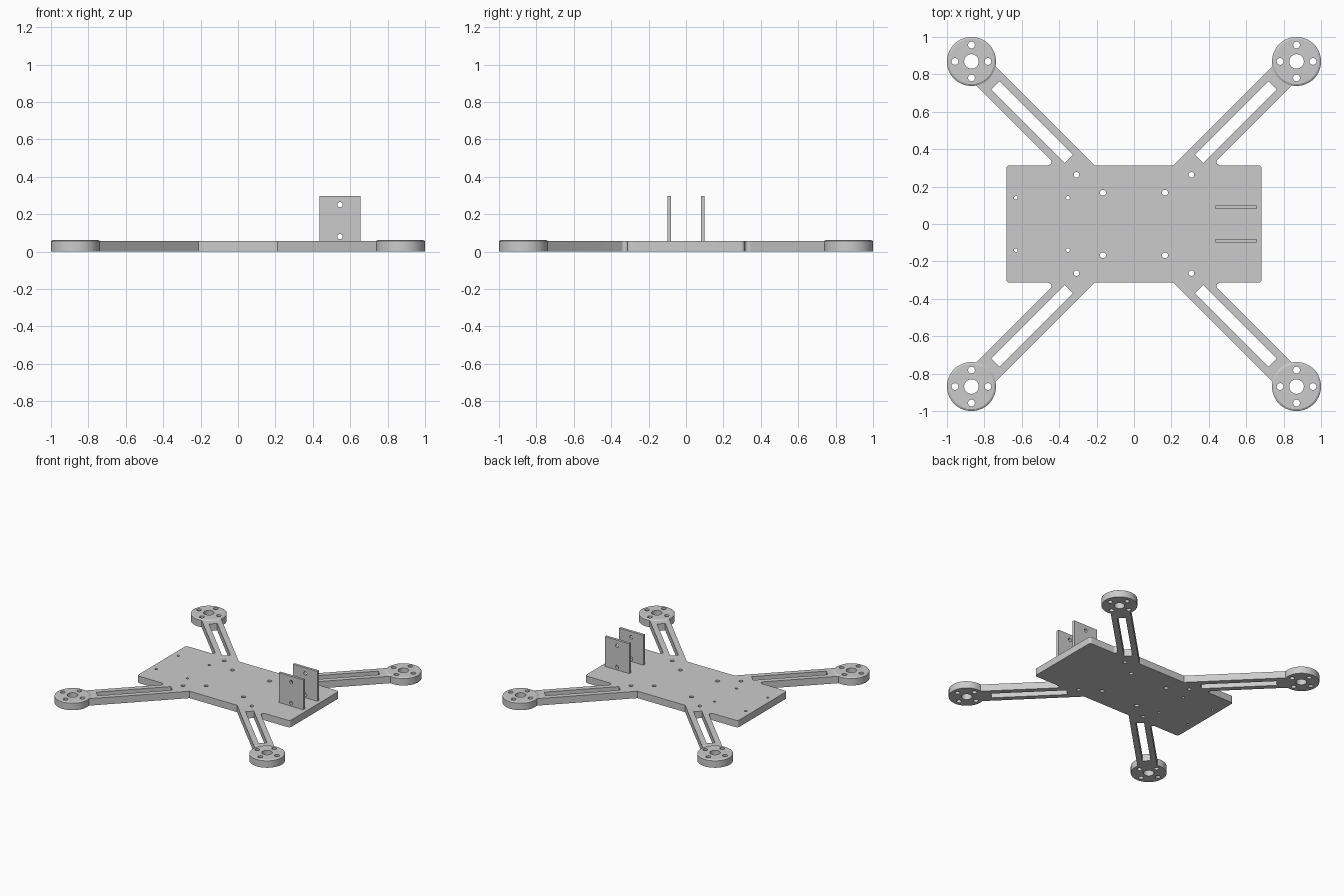
import bpy, bmesh
from math import cos, sin, radians, pi

if "Cube" in bpy.data.objects:
    bpy.data.objects.remove(bpy.data.objects["Cube"])

TOP = 0.056        # thickness of plate and arms
MOTOR = 0.869      # motor centre offset in x and y
MOTOR_R = 0.131
HALF_ARM = 0.102   # arm half width, measured along an axis


def arc(cx, cy, r, a0, a1, n):
    return [(cx + r * cos(radians(a0 + (a1 - a0) * i / n)),
             cy + r * sin(radians(a0 + (a1 - a0) * i / n))) for i in range(n + 1)]


def circle(cx, cy, r, n=32):
    return arc(cx, cy, r, 0, 360, n)[:-1]


def wall(points, z0, z1):
    """Straight wall: the same loop at two heights."""
    return [[(x, y, z) for x, y in points] for z in (z0, z1)]


def slab(name, walls):
    """Solid from an outer wall and hole walls, capped at both ends."""
    bm = bmesh.new()
    caps = ([], [])
    for rings in walls:
        vs = [[bm.verts.new(p) for p in ring] for ring in rings]
        n = len(vs[0])
        for a, b in zip(vs, vs[1:]):
            for i in range(n):
                j = (i + 1) % n
                bm.faces.new((a[i], a[j], b[j], b[i]))
        for cap, ring in zip(caps, (vs[0], vs[-1])):
            cap += [bm.edges.get((ring[i], ring[(i + 1) % n])) for i in range(n)]
    for cap in caps:
        bmesh.ops.triangle_fill(bm, edges=cap, use_beauty=True)
    bmesh.ops.recalc_face_normals(bm, faces=bm.faces)
    mesh = bpy.data.meshes.new(name)
    bm.to_mesh(mesh)
    bm.free()
    ob = bpy.data.objects.new(name, mesh)
    bpy.context.collection.objects.link(ob)
    bpy.ops.object.select_all(action='DESELECT')
    ob.select_set(True)
    bpy.context.view_layer.objects.active = ob
    bpy.ops.object.shade_smooth_by_angle(angle=radians(25))
    return ob


# Frame: one quarter outline (plate corner, fillet, arm), mirrored to four
quarter = (arc(0.663, 0.294, 0.02, 0, 90, 6)
           + arc(0.46, 0.3322, 0.0182, 270, 135, 8)
           + arc(MOTOR, MOTOR, MOTOR_R, 258.75, 191.25, 12)
           + [(0.314 - HALF_ARM, 0.314)])
outline = []
for sx, sy in ((1, 1), (-1, 1), (-1, -1), (1, -1)):
    pts = [(sx * x, sy * y) for x, y in quarter]
    outline += pts if sx == sy else pts[::-1]

# Frame openings: arm slots and screw holes
openings = []
for sx in (1, -1):
    for sy in (1, -1):
        slot = [(0.37, 0.327), (0.762, 0.719), (0.719, 0.762), (0.327, 0.37)]
        openings.append([(sx * x, sy * y) for x, y in slot])
        openings.append(circle(sx * 0.307, sy * 0.263, 0.015))
        openings.append(circle(sx * 0.166, sy * 0.167, 0.016))
for x in (-0.632, -0.353):
    for y in (-0.14, 0.14):
        openings.append(circle(x, y, 0.01, 24))
slab("frame", [wall(p, 0, TOP) for p in [outline] + openings])

# Motor mounts: chamfered discs with a shaft hole and four screw holes
MOUNT_TOP = 0.062
for sx, side in ((1, "right"), (-1, "left")):
    for sy, end in ((1, "back"), (-1, "front")):
        rim = [[(x, y, z) for x, y in circle(0, 0, r, 64)]
               for r, z in ((MOTOR_R, 0), (MOTOR_R, TOP), (0.121, MOUNT_TOP))]
        holes = [circle(0, 0, 0.039)]
        holes += [circle(0.088 * cos(k * pi / 2), 0.088 * sin(k * pi / 2), 0.018)
                  for k in range(4)]
        mount = slab(f"motor_mount_{end}_{side}",
                     [rim] + [wall(h, 0, MOUNT_TOP) for h in holes])
        mount.location = (sx * MOTOR, sy * MOTOR, 0)

# Camera brackets: two upright plates with two holes each
for side, y0 in (("front", 0.079), ("back", -0.1)):
    plate = [(0.435, TOP), (0.654, TOP), (0.654, 0.297), (0.435, 0.297)]
    shapes = [plate, circle(0.545, 0.251, 0.014), circle(0.545, 0.08, 0.014)]
    bracket = slab(f"camera_bracket_{side}", [wall(s, y0, y0 + 0.021) for s in shapes])
    bracket.rotation_euler.x = pi / 2
